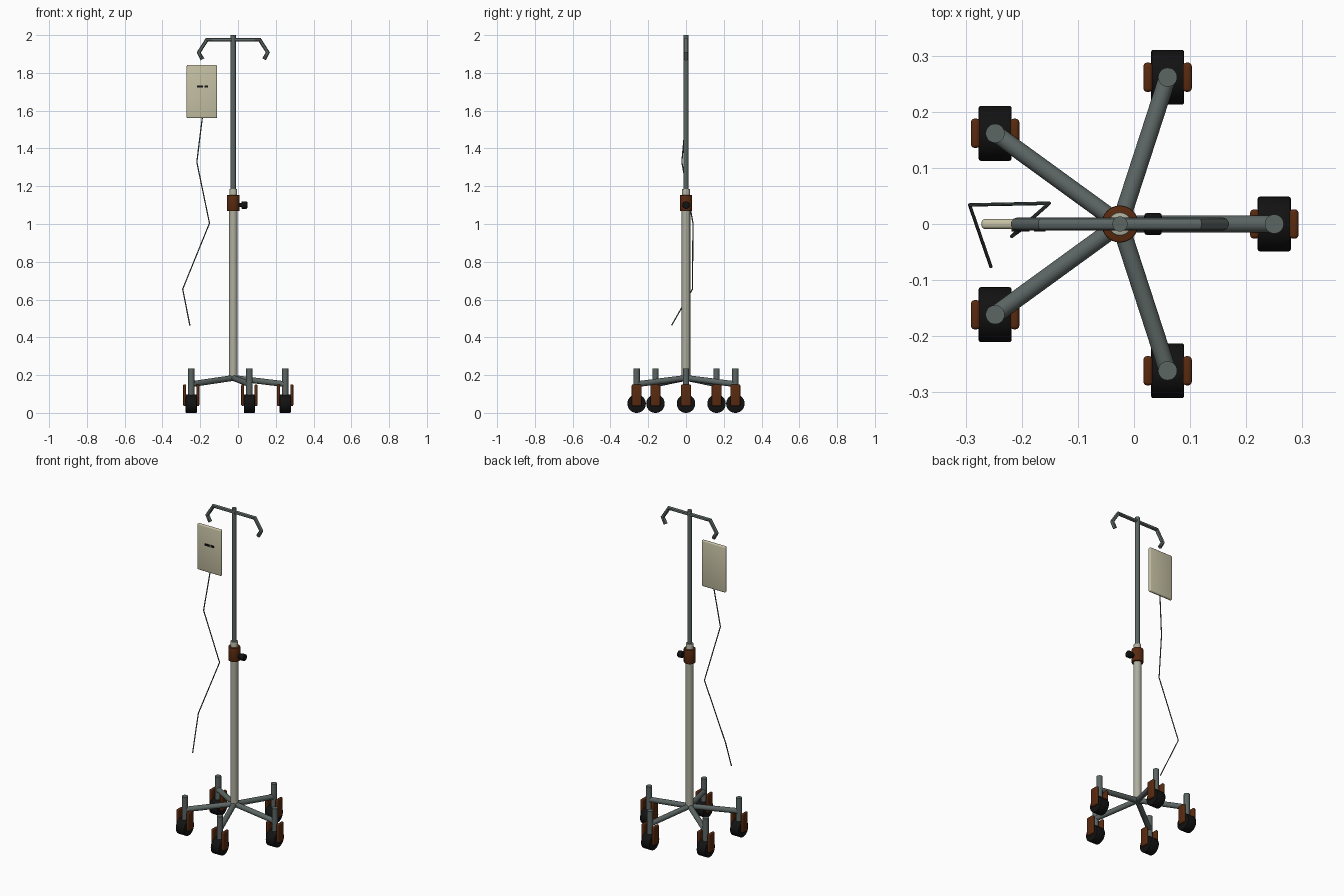
import bpy, bmesh, math
from mathutils import Vector

if "Cube" in bpy.data.objects:
    bpy.data.objects.remove(bpy.data.objects["Cube"])


def material(name, rgb):
    m = bpy.data.materials.new(name)
    m.diffuse_color = (*rgb, 1)
    m.use_nodes = True
    m.node_tree.nodes["Principled BSDF"].inputs["Base Color"].default_value = m.diffuse_color
    return m


STEEL = material("grey steel", (0.107, 0.133, 0.127))
POLE = material("pale metal", (0.42, 0.42, 0.34))
BAG = material("cream plastic", (0.56, 0.53, 0.37))
BROWN = material("brown plastic", (0.10, 0.023, 0.005))
BLACK = material("black rubber", (0.006, 0.006, 0.006))
CX = -0.025  # pole axis


def finish(ob, name, mat, bevel=0.0, segs=2):
    ob.name = name
    ob.data.materials.append(mat)
    bpy.context.view_layer.objects.active = ob
    ob.select_set(True)
    if bevel:
        b = ob.modifiers.new("bevel", 'BEVEL')
        b.width, b.segments = bevel, segs
        b.limit_method, b.angle_limit = 'ANGLE', math.radians(50)
        bpy.ops.object.modifier_apply(modifier=b.name)
    bpy.ops.object.shade_smooth_by_angle(angle=math.radians(35))
    ob.select_set(False)
    return ob


def rod(name, a, b, r, mat, bevel=0.0, sides=32):
    a, b = Vector(a), Vector(b)
    d = b - a
    bpy.ops.mesh.primitive_cylinder_add(vertices=sides, radius=r, depth=d.length,
                                        location=(a + b) / 2,
                                        rotation=d.to_track_quat('Z', 'Y').to_euler())
    return finish(bpy.context.object, name, mat, bevel)


def box(name, lo, hi, mat, bevel=0.0, segs=2):
    lo, hi = Vector(lo), Vector(hi)
    bpy.ops.mesh.primitive_cube_add(size=1, location=(lo + hi) / 2)
    ob = bpy.context.object
    ob.scale = hi - lo
    bpy.ops.object.transform_apply(location=False, rotation=False, scale=True)
    return finish(ob, name, mat, bevel, segs)


def pipe(name, pts, r, mat, res=3):
    cu = bpy.data.curves.new(name, 'CURVE')
    cu.dimensions = '3D'
    cu.bevel_depth, cu.bevel_resolution, cu.use_fill_caps = r, res, True
    sp = cu.splines.new('POLY')
    sp.points.add(len(pts) - 1)
    for p, c in zip(sp.points, pts):
        p.co = (*c, 1)
    ob = bpy.data.objects.new(name, cu)
    bpy.context.collection.objects.link(ob)
    bpy.context.view_layer.objects.active = ob
    ob.select_set(True)
    bpy.ops.object.convert(target='MESH')
    return finish(bpy.context.object, name, mat)


# Telescopic pole, clamp collar and knob
rod("lower_pole", (CX, 0, 0.18), (CX, 0, 1.08), 0.0225, POLE)
rod("pole_sleeve", (CX, 0, 1.06), (CX, 0, 1.185), 0.021, POLE, 0.003)
rod("clamp_collar", (CX, 0, 1.068), (CX, 0, 1.153), 0.033, BROWN, 0.003)
rod("upper_pole", (CX, 0, 1.10), (CX, 0, 2.0), 0.0135, STEEL)
rod("knob_shaft", (CX + 0.02, 0, 1.1), (0.03, 0, 1.1), 0.011, BLACK)
rod("knob", (0.018, 0, 1.1), (0.05, 0, 1.1), 0.02, BLACK, 0.006)

# Hanger bar with a hook at each end
half = [(0.140, 1.975), (0.183, 1.908), (0.163, 1.872)]
pts = [(CX - x, 0, z) for x, z in reversed(half)] + [(CX + x, 0, z) for x, z in half]
pipe("hanger_hooks", pts, 0.0115, STEEL)

# Fluid bag, plain label marks and drip tube
box("fluid_bag", (-0.272, -0.009, 1.56), (-0.11, 0.009, 1.842), BAG, 0.007, 3)
for i, (x0, x1) in enumerate([(-0.218, -0.186), (-0.178, -0.158)]):
    box(f"label_mark_{i}", (x0, -0.013, 1.722), (x1, -0.0085, 1.734), BLACK)
pipe("drip_tube", [(-0.188, 0, 1.57), (-0.218, -0.022, 1.328), (-0.151, 0.037, 1.004),
                   (-0.293, 0.034, 0.655), (-0.255, -0.076, 0.464)], 0.0032, STEEL, 2)

# Five legs, each with stem, fork plates and wheel
for i in range(5):
    a = i * math.tau / 5
    x, y = CX + 0.275 * math.cos(a), 0.275 * math.sin(a)
    rod(f"leg_{i}", (CX, 0, 0.185), (x, y, 0.152), 0.0155, STEEL)
    rod(f"caster_stem_{i}", (x, y, 0.09), (x, y, 0.235), 0.017, STEEL)
    rod(f"wheel_{i}", (x - 0.0295, y, 0.049), (x + 0.0295, y, 0.049), 0.049, BLACK, 0.004)
    for s, side in ((-1, "left"), (1, "right")):
        xs = sorted((x + s * 0.027, x + s * 0.043))
        box(f"fork_{side}_{i}", (xs[0], y - 0.026, 0.037), (xs[1], y + 0.026, 0.151),
            BROWN, 0.006, 3)
